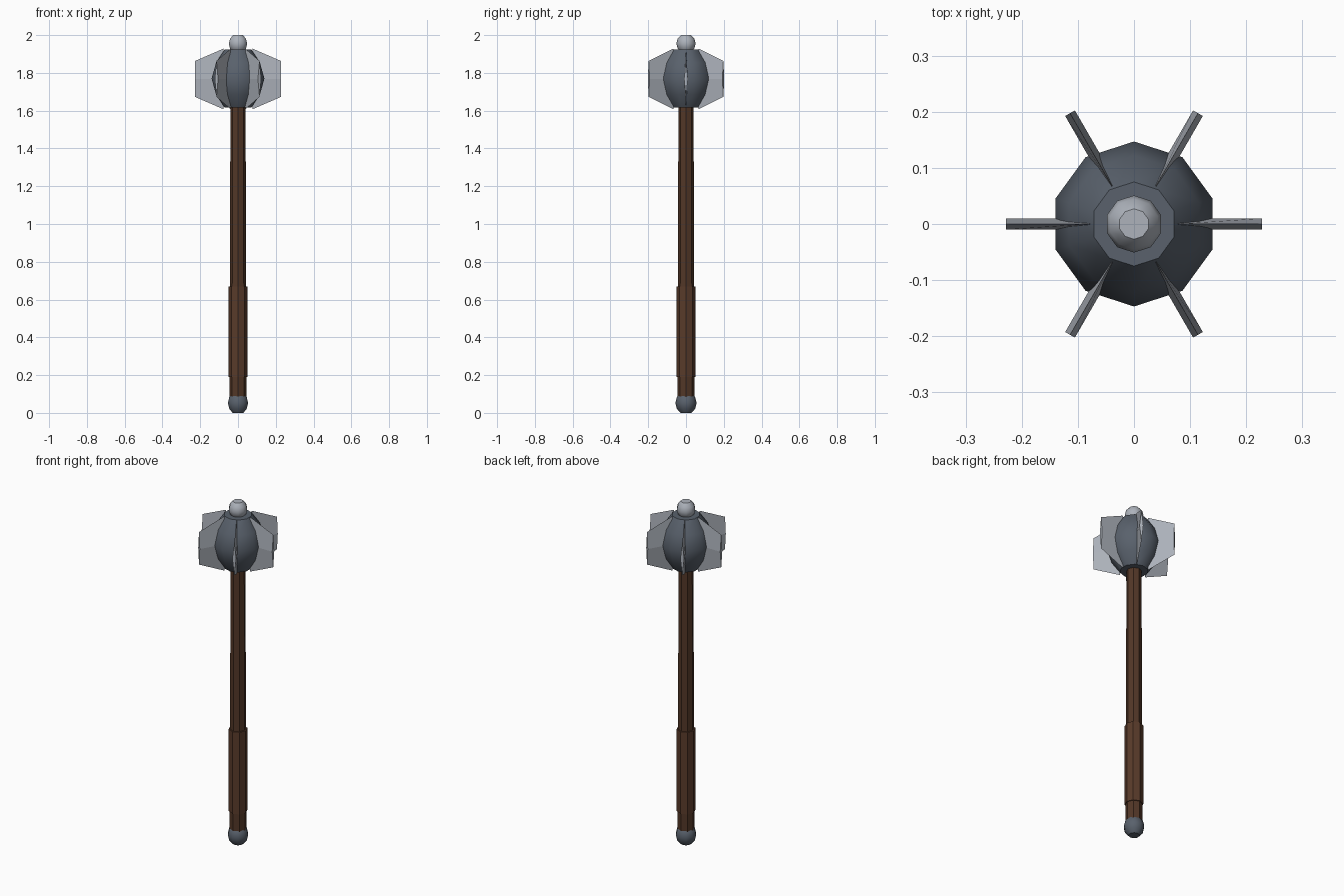
import bpy, bmesh
from math import sin, cos, pi, radians

if "Cube" in bpy.data.objects:
    bpy.data.objects.remove(bpy.data.objects["Cube"])


def material(name, rgb):
    m = bpy.data.materials.new(name)
    m.diffuse_color = (*rgb, 1)
    m.use_nodes = True
    m.node_tree.nodes["Principled BSDF"].inputs["Base Color"].default_value = m.diffuse_color
    return m


WOOD = material("dark_wood", (0.085, 0.038, 0.02))
LEATHER = material("grip_leather", (0.10, 0.043, 0.023))
IRON = material("dark_iron", (0.10, 0.12, 0.15))
STEEL = material("pale_steel", (0.42, 0.45, 0.50))


def finish(bm, name, mat, smooth=None):
    bmesh.ops.recalc_face_normals(bm, faces=bm.faces)
    me = bpy.data.meshes.new(name)
    bm.to_mesh(me)
    bm.free()
    ob = bpy.data.objects.new(name, me)
    bpy.context.collection.objects.link(ob)
    me.materials.append(mat)
    if smooth:
        bpy.ops.object.select_all(action='DESELECT')
        ob.select_set(True)
        bpy.context.view_layer.objects.active = ob
        bpy.ops.object.shade_smooth_by_angle(angle=radians(smooth))
    return ob


def loft(bm, rings):
    loops = [[bm.verts.new(p) for p in r] for r in rings]
    n = len(loops[0])
    for a, b in zip(loops, loops[1:]):
        for i in range(n):
            j = (i + 1) % n
            bm.faces.new((a[i], a[j], b[j], b[i]))
    bm.faces.new(loops[0])
    bm.faces.new(loops[-1])


def lathe(name, profile, sides, mat, smooth=None):
    bm = bmesh.new()
    angles = [pi / 2 + 2 * pi * i / sides for i in range(sides)]
    loft(bm, [[(r * cos(a), r * sin(a), z) for a in angles] for r, z in profile])
    return finish(bm, name, mat, smooth)


def ball(name, z0, z1, radius, mat, cap=32):
    # faceted ball with flat caps
    mid, half = (z0 + z1) / 2, (z1 - z0) / 2
    k = half / cos(radians(cap))
    steps = [radians(180 - cap - i * (180 - 2 * cap) / 4) for i in range(5)]
    lathe(name, [(radius * sin(t), mid + k * cos(t)) for t in steps], 10, mat, 40)


# handle
ball("pommel", 0.0, 0.105, 0.056, IRON)
lathe("shaft", [(0.045, 0.06), (0.04, 1.66)], 8, WOOD)
lathe("grip", [(0.05, 0.19), (0.05, 0.67)], 8, LEATHER)

# head
lathe("head_core", [(0.075, 1.617), (0.122, 1.685), (0.147, 1.77),
                    (0.122, 1.855), (0.075, 1.923)], 10, IRON, 40)
ball("top_knob", 1.91, 2.0, 0.051, STEEL)

# six diamond-section flanges, narrowing outward
for k in range(6):
    a = k * pi / 3
    c, s = cos(a), sin(a)
    rings = []
    for r, h in ((0.078, 0.16), (0.228, 0.095)):
        rings.append([(r * c - t * s, r * s + t * c, 1.768 + z)
                      for t, z in ((0, h), (0.01, 0), (0, -h), (-0.01, 0))])
    bm = bmesh.new()
    loft(bm, rings)
    finish(bm, f"flange_{k + 1}", STEEL)
